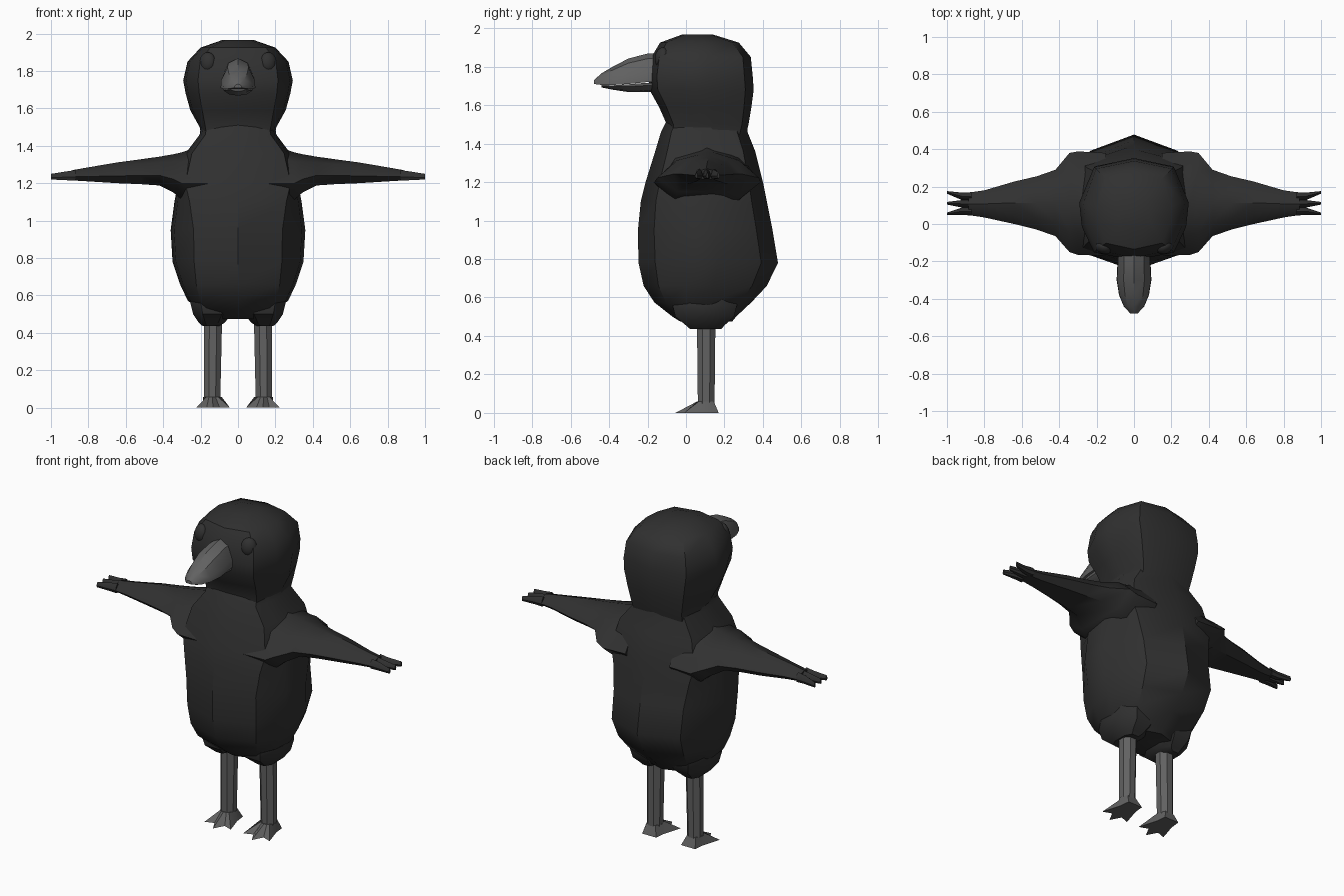
import bpy, bmesh, math
from mathutils import Vector

if "Cube" in bpy.data.objects:
    bpy.data.objects.remove(bpy.data.objects["Cube"])


def material(name, v):
    m = bpy.data.materials.new(name)
    m.diffuse_color = (v, v, v, 1)
    m.use_nodes = True
    m.node_tree.nodes["Principled BSDF"].inputs["Base Color"].default_value = m.diffuse_color
    return m


FEATHER = material("feather_black", 0.03)
HORN = material("horn_grey", 0.12)


def loft(name, shells, mat, angle=35):
    """Skin each list of rings (equal point counts) into a capped shell."""
    bm = bmesh.new()
    for rings in shells:
        vs = [[bm.verts.new(p) for p in r] for r in rings]
        n = len(vs[0])
        for a, b in zip(vs, vs[1:]):
            for i in range(n):
                j = (i + 1) % n
                bm.faces.new((a[i], a[j], b[j], b[i]))
        bm.faces.new(vs[0])
        bm.faces.new(vs[-1])
    bmesh.ops.recalc_face_normals(bm, faces=bm.faces)
    me = bpy.data.meshes.new(name)
    bm.to_mesh(me)
    bm.free()
    ob = bpy.data.objects.new(name, me)
    bpy.context.collection.objects.link(ob)
    finish(ob, mat, angle)
    return ob


def finish(ob, mat, angle=35):
    ob.data.materials.append(mat)
    bpy.ops.object.select_all(action='DESELECT')
    ob.select_set(True)
    bpy.context.view_layer.objects.active = ob
    bpy.ops.object.shade_smooth_by_angle(angle=math.radians(angle))


def trunk_ring(z, w, f, b, k, a=0.12):
    """Symmetric horizontal section: half width w, front y f, back y b, corner k."""
    half = [(0, 0), (k, a), (max(.95, k), .33), (1, .57), (k, 1 - a), (0, 1)]
    pts = [(x * w, f + t * (b - f), z) for x, t in half]
    return pts + [(-x, y, z) for x, y, z in pts[-2:0:-1]]


# body: z, half width, front, back, corner
body = [(.475, .13, -.03, .24, .8), (.50, .19, -.07, .26, .75),
        (.575, .27, -.165, .34, .75), (.66, .31, -.22, .42, .72),
        (.78, .35, -.247, .478, .67), (.95, .36, -.25, .45, .66),
        (1.10, .34, -.235, .42, .76), (1.20, .32, -.21, .40, .88),
        (1.36, .28, -.16, .36, .88), (1.46, .205, -.13, .32, .85),
        (1.52, .195, -.10, .315, .85)]
loft("body", [[trunk_ring(*r) for r in body]], FEATHER)

# head
head = [(1.44, .195, -.10, .31, .85), (1.50, .205, -.10, .325, .85),
        (1.59, .255, -.14, .34, .75), (1.68, .28, -.19, .352, .74),
        (1.75, .293, -.195, .347, .73), (1.85, .27, -.18, .337, .75),
        (1.925, .20, -.135, .275, .75), (1.967, .08, -.02, .14, .75)]
loft("head", [[trunk_ring(*r, .08) for r in head]], FEATHER)


def beak_ring(y, w, z0, z1, up):
    """Arched section in the xz plane, rounded at the top (up) or bottom."""
    base, tip = (z0, z1) if up else (z1, z0)
    arc = [(1, 0), (.97, .3), (.6, .82), (0, 1), (-.6, .82), (-.97, .3), (-1, 0)]
    return [(x * w, y, base + t * (tip - base)) for x, t in arc]


upper = [(-.12, .085, 1.72, 1.87), (-.20, .088, 1.72, 1.868), (-.30, .093, 1.71, 1.842),
         (-.38, .08, 1.705, 1.80), (-.44, .055, 1.705, 1.765), (-.478, .02, 1.71, 1.73)]
lower = [(-.12, .08, 1.67, 1.715), (-.22, .08, 1.668, 1.715), (-.30, .08, 1.668, 1.708),
         (-.38, .066, 1.68, 1.703), (-.44, .04, 1.692, 1.704)]
loft("upper_beak", [[beak_ring(*r, True) for r in upper]], HORN)
loft("lower_beak", [[beak_ring(*r, False) for r in lower]], HORN)


def wing_ring(s, x, f, b, z0, z1):
    d, h = b - f, z1 - z0
    sec = [(0, .35), (.2, .8), (.5, 1), (.8, .8), (1, .35), (.8, 0), (.2, 0)]
    return [(s * x, f + t * d, z0 + u * h) for t, u in sec]


wing = [(.15, -.17, .38, 1.08, 1.42), (.30, -.165, .388, 1.11, 1.365),
        (.345, -.15, .38, 1.15, 1.355), (.42, -.065, .29, 1.188, 1.342),
        (.52, -.03, .255, 1.195, 1.328), (.64, .0, .227, 1.20, 1.312),
        (.80, .035, .18, 1.21, 1.285), (.885, .048, .168, 1.215, 1.27)]
# feather tips: root y, tip y
tips = [(.068, .054), (.108, .111), (.148, .169)]

# thigh: z, x inner, x outer, front, back
thigh = [(.60, .05, .25, -.06, .27), (.56, .03, .255, -.07, .265),
         (.50, .035, .24, -.055, .25), (.455, .07, .21, .0, .20), (.437, .10, .19, .02, .185)]

# foot sole outline, relative to ankle
sole = [(.048, .065), (.055, 0), (.09, -.115), (.035, -.095), (0, -.16),
        (-.035, -.095), (-.09, -.115), (-.055, 0), (-.048, .065)]


def box_ring(s, z, x0, x1, f, b):
    """Rectangle with cut corners."""
    cx, cy, rx, ry = (x0 + x1) / 2, (f + b) / 2, (x1 - x0) / 2, (b - f) / 2
    oct8 = [(1, .5), (.5, 1), (-.5, 1), (-1, .5), (-1, -.5), (-.5, -1), (.5, -1), (1, -.5)]
    return [(s * (cx + u * rx), cy + v * ry, z) for u, v in oct8]


def leg_ring(s, z, cx, r):
    return [(s * (cx + r * math.cos(a)), .105 + r * math.sin(a), z)
            for a in (math.pi * (i + .5) / 4 for i in range(8))]


for s, side in ((1, "left"), (-1, "right")):
    # wing with three finger feathers
    shells = [[wing_ring(s, *r) for r in wing]]
    for y0, y1 in tips:
        shells.append([wing_ring(s, .87, y0 - .022, y0 + .022, 1.215, 1.27),
                       wing_ring(s, .92, y0 - .02, y0 + .02, 1.216, 1.263),
                       wing_ring(s, 1.0, y1 - .007, y1 + .007, 1.22, 1.25)])
    loft(side + "_wing", shells, FEATHER)

    # leg and thigh
    loft(side + "_thigh", [[box_ring(s, *r) for r in thigh]], FEATHER)
    loft(side + "_leg", [[leg_ring(s, .48, .133, .052), leg_ring(s, .05, .138, .047)]], HORN)

    # clawed foot
    ankle = [Vector((x, y)).normalized() * .05 for x, y in sole]
    loft(side + "_foot", [[[(s * (.133 + x), .105 + y, 0) for x, y in sole],
                           [(s * (.138 + p.x), .105 + p.y, .058) for p in ankle]]], HORN)

    # eye
    bpy.ops.mesh.primitive_uv_sphere_add(segments=12, ring_count=8, radius=1,
                                         location=(s * .163, -.125, 1.847),
                                         rotation=(math.radians(-8), 0, s * math.radians(25)))
    eye = bpy.context.object
    eye.name = side + "_eye"
    eye.scale = (.046, .035, .054)
    finish(eye, FEATHER)
